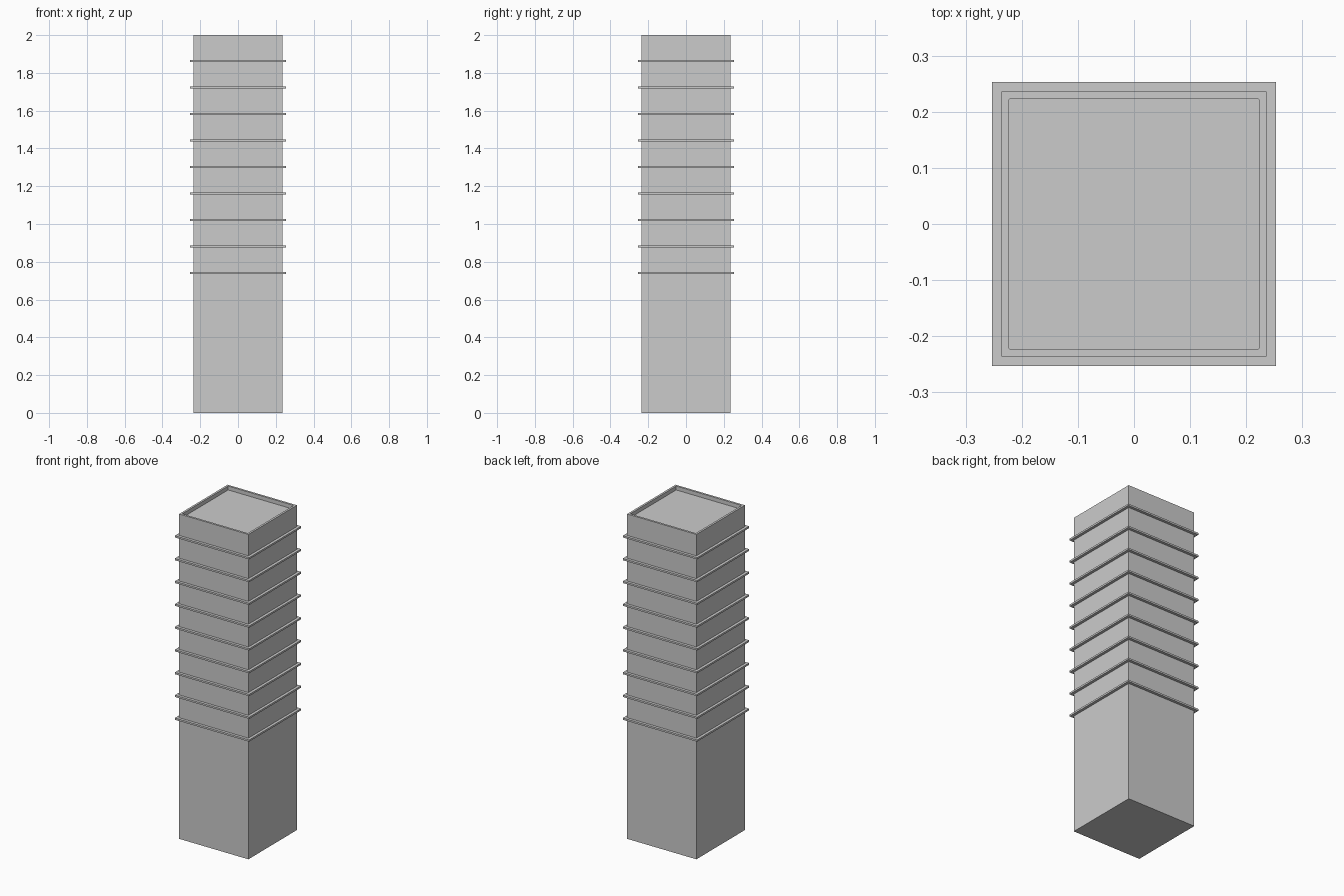
import bpy, bmesh

if "Cube" in bpy.data.objects:
    bpy.data.objects.remove(bpy.data.objects["Cube"])

HALF = 0.236        # tower half width
LEDGE = 0.253       # ledge half width
HEIGHT = 2.0


def make_object(name, bm):
    bmesh.ops.recalc_face_normals(bm, faces=bm.faces[:])
    mesh = bpy.data.meshes.new(name)
    bm.to_mesh(mesh)
    bm.free()
    obj = bpy.data.objects.new(name, mesh)
    bpy.context.collection.objects.link(obj)
    return obj


def square(bm, half, z):
    return [bm.verts.new((sx * half, sy * half, z))
            for sx, sy in ((-1, -1), (1, -1), (1, 1), (-1, 1))]


def bridge(bm, a, b):
    for i in range(4):
        j = (i + 1) % 4
        bm.faces.new((a[i], a[j], b[j], b[i]))


# Tower shaft with a shallow parapet recess in the roof
bm = bmesh.new()
loops = [square(bm, h, z) for h, z in (
    (HALF, 0), (HALF, HEIGHT), (0.223, HEIGHT), (0.223, HEIGHT - 0.024))]
bm.faces.new(loops[0])
for a, b in zip(loops, loops[1:]):
    bridge(bm, a, b)
bm.faces.new(loops[-1])
inner_corners = [bm.edges.get((a, b)) for a, b in zip(loops[2], loops[3])]
bmesh.ops.bevel(bm, geom=inner_corners, offset=0.003, segments=2,
                affect='EDGES', profile=0.5)
make_object("tower_shaft", bm)

# Square ledge frame, repeated up the upper floors
bm = bmesh.new()
z0, z1 = 0.735, 0.746
loops = [square(bm, h, z) for h, z in (
    (HALF, z0), (LEDGE, z0), (LEDGE, z1), (HALF, z1))]
for i in range(4):
    bridge(bm, loops[i], loops[(i + 1) % 4])
ledges = make_object("floor_ledges", bm)
arr = ledges.modifiers.new("floors", 'ARRAY')
arr.count = 9
arr.use_relative_offset = False
arr.use_constant_offset = True
arr.constant_offset_displace = (0, 0, 0.1403)
